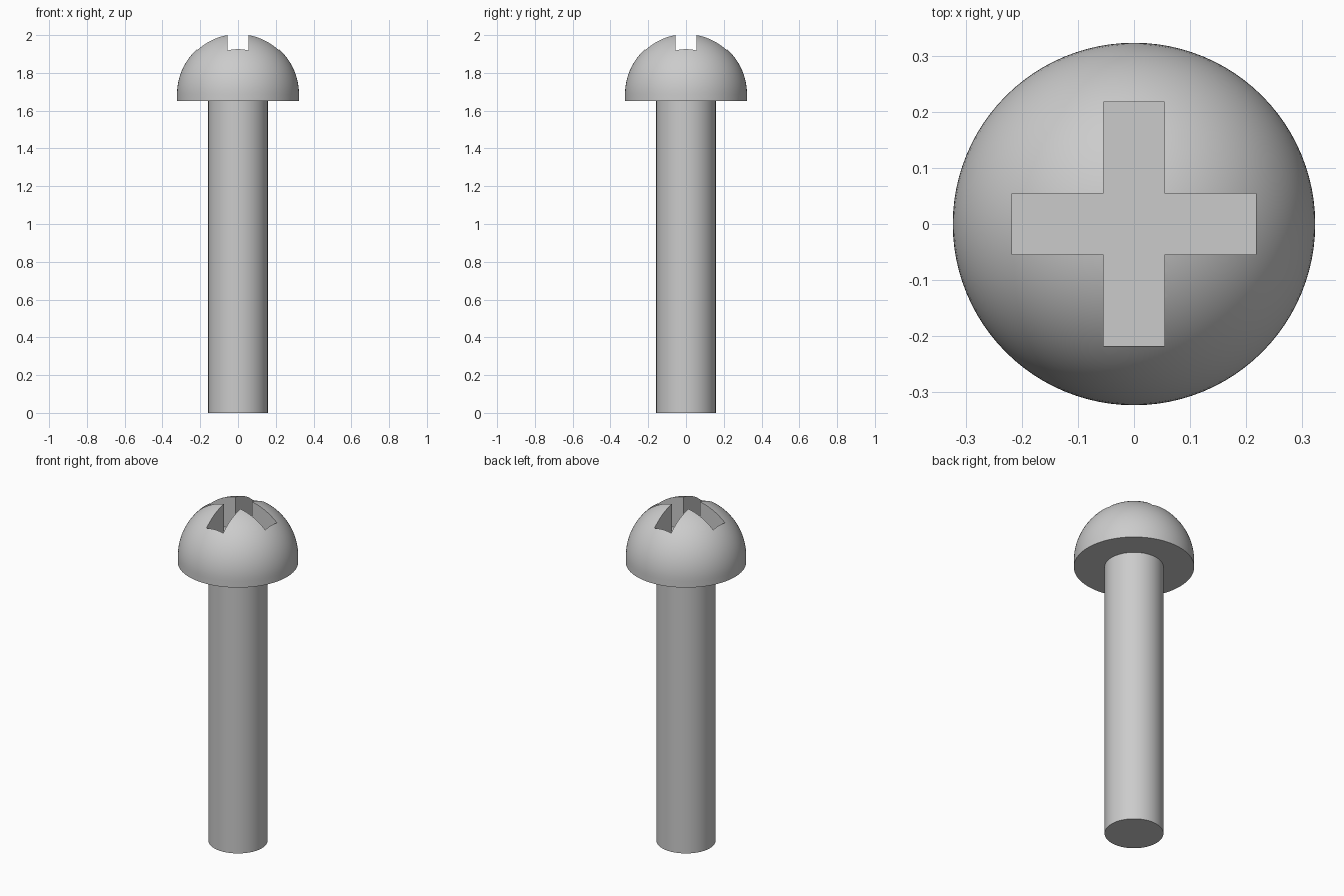
import bpy, bmesh, math

cube = bpy.data.objects.get("Cube")
if cube:
    bpy.data.objects.remove(cube, do_unlink=True)

SEGMENTS = 96
HEAD_R, HEAD_BASE, DOME_CENTRE = 0.323, 1.65, 1.6865
SHAFT_R = 0.158
SLOT_W, SLOT_L, SLOT_FLOOR = 0.0545, 0.217, 1.805

steel = bpy.data.materials.new("grey steel")
steel.use_nodes = True
colour = (0.6, 0.6, 0.6, 1)
steel.diffuse_color = colour
steel.node_tree.nodes["Principled BSDF"].inputs["Base Color"].default_value = colour


def make_object(name, bm):
    bmesh.ops.recalc_face_normals(bm, faces=bm.faces)
    mesh = bpy.data.meshes.new(name)
    bm.to_mesh(mesh)
    bm.free()
    mesh.materials.append(steel)
    obj = bpy.data.objects.new(name, mesh)
    bpy.context.collection.objects.link(obj)
    return obj


def activate(obj):
    bpy.ops.object.select_all(action='DESELECT')
    obj.select_set(True)
    bpy.context.view_layer.objects.active = obj


def lathe(name, profile):
    """Revolve (radius, height) points around the z axis."""
    bm = bmesh.new()
    verts = [bm.verts.new((r, 0, z)) for r, z in profile]
    edges = [bm.edges.new(pair) for pair in zip(verts, verts[1:])]
    bmesh.ops.spin(bm, geom=verts + edges, cent=(0, 0, 0), axis=(0, 0, 1),
                   angle=math.tau, steps=SEGMENTS, use_duplicate=False)
    bmesh.ops.remove_doubles(bm, verts=bm.verts, dist=1e-5)
    return make_object(name, bm)


# Shaft, tucked slightly into the head
shaft = lathe("shaft", [(0, 0), (SHAFT_R, 0), (SHAFT_R, HEAD_BASE + 0.02),
                        (0, HEAD_BASE + 0.02)])

# Domed head with a short straight rim
STEPS = 24
arc = [math.pi / 2 * i / STEPS for i in range(STEPS)]
dome = [(HEAD_R * math.cos(a), DOME_CENTRE + HEAD_R * math.sin(a)) for a in arc]
head = lathe("head", [(0, HEAD_BASE), (HEAD_R, HEAD_BASE)] + dome
             + [(0, DOME_CENTRE + HEAD_R)])

# Cross-shaped cutter: one arm outline turned four times, then extruded
bm = bmesh.new()
outline = []
for turn in range(4):
    c, s = round(math.cos(turn * math.pi / 2)), round(math.sin(turn * math.pi / 2))
    for x, y in [(SLOT_L, -SLOT_W), (SLOT_L, SLOT_W), (SLOT_W, SLOT_W)]:
        outline.append(bm.verts.new((c * x - s * y, s * x + c * y, SLOT_FLOOR)))
face = bm.faces.new(outline)
top = bmesh.ops.extrude_face_region(bm, geom=[face])
bmesh.ops.translate(bm, vec=(0, 0, 0.4),
                    verts=[v for v in top["geom"] if isinstance(v, bmesh.types.BMVert)])
cutter = make_object("cross_slot_cutter", bm)

# Cut the cross recess, then discard the cutter
activate(head)
cut = head.modifiers.new("cross slot", 'BOOLEAN')
cut.operation = 'DIFFERENCE'
cut.solver = 'EXACT'
cut.object = cutter
bpy.ops.object.modifier_apply(modifier=cut.name)
bpy.data.objects.remove(cutter, do_unlink=True)

# Smooth round surfaces, crisp rims and slot edges
for obj in (shaft, head):
    activate(obj)
    bpy.ops.object.shade_smooth_by_angle(angle=math.radians(30))
